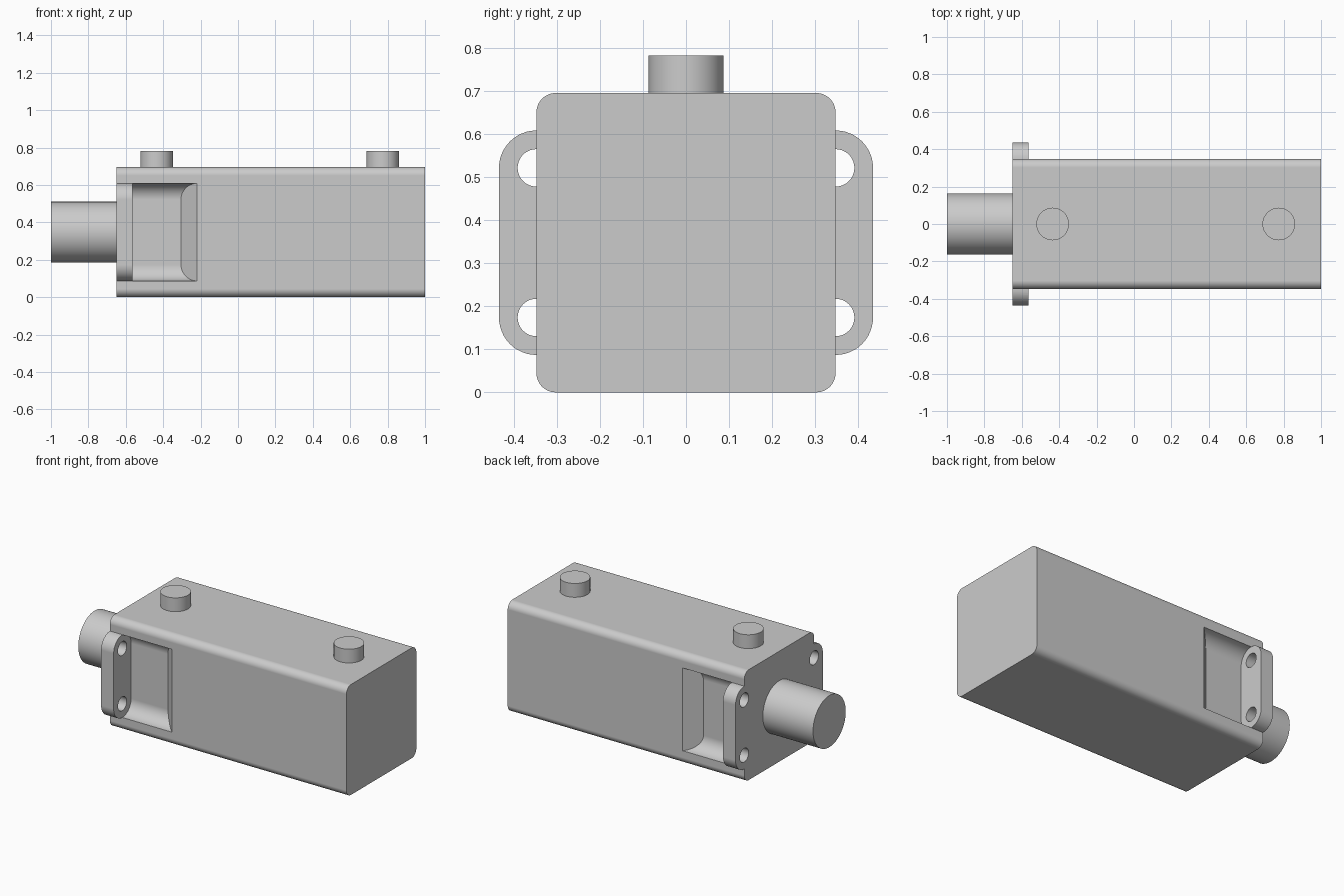
import bpy, bmesh
from math import cos, sin, pi, radians
from mathutils import Matrix

if "Cube" in bpy.data.objects:
    bpy.data.objects.remove(bpy.data.objects["Cube"])

grey = bpy.data.materials.new("neutral grey")
grey.use_nodes = True
grey.diffuse_color = (0.6, 0.6, 0.6, 1)
grey.node_tree.nodes["Principled BSDF"].inputs["Base Color"].default_value = grey.diffuse_color

SIDE = 0.348             # half width of the housing, also its centre height
FRONT, BACK = -0.65, 1.0
EAR = 0.087              # flange thickness, overhang and corner radius
EAR_BACK = FRONT + EAR


def finish(bm, name):
    bmesh.ops.recalc_face_normals(bm, faces=bm.faces)
    mesh = bpy.data.meshes.new(name)
    bm.to_mesh(mesh)
    bm.free()
    mesh.materials.append(grey)
    obj = bpy.data.objects.new(name, mesh)
    bpy.context.collection.objects.link(obj)
    return obj


def rounded(y0, y1, z0, z1, r, steps=12):
    """Rounded rectangle in the y-z plane."""
    corners = [(y1 - r, z1 - r), (y0 + r, z1 - r), (y0 + r, z0 + r), (y1 - r, z0 + r)]
    points = []
    for quarter, (cy, cz) in enumerate(corners):
        for i in range(steps + 1):
            a = (quarter + i / steps) * pi / 2
            points.append((cy + r * cos(a), cz + r * sin(a)))
    return points


def prism(name, outline, x0, end, mirror=1):
    """Extrude an outline along x; end(y) gives the far x, so it may slope."""
    bm = bmesh.new()
    near = [bm.verts.new((x0, y * mirror, z)) for y, z in outline]
    far = [bm.verts.new((end(y), y * mirror, z)) for y, z in outline]
    bm.faces.new(near)
    bm.faces.new(far)
    for i in range(len(near)):
        bm.faces.new((near[i - 1], near[i], far[i], far[i - 1]))
    return finish(bm, name)


def cylinder(name, radius, length, centre, axis="Z"):
    bm = bmesh.new()
    matrix = Matrix.Translation(centre)
    if axis == "X":
        matrix = matrix @ Matrix.Rotation(pi / 2, 4, "Y")
    bmesh.ops.create_cone(bm, cap_ends=True, segments=64, radius1=radius,
                          radius2=radius, depth=length, matrix=matrix)
    return finish(bm, name)


def combine(target, tool, operation):
    mod = target.modifiers.new("cut", "BOOLEAN")
    mod.operation, mod.object, mod.solver = operation, tool, "EXACT"
    bpy.context.view_layer.objects.active = target
    bpy.ops.object.modifier_apply(modifier=mod.name)
    bpy.data.objects.remove(tool)


# Housing with the front mounting flange
housing = prism("housing", rounded(-SIDE, SIDE, 0, 2 * SIDE, 0.045), FRONT, lambda y: BACK)
low, high = EAR, 2 * SIDE - EAR
flange = prism("flange", rounded(-SIDE - EAR, SIDE + EAR, low, high, EAR),
               FRONT, lambda y: EAR_BACK)
combine(housing, flange, "UNION")

# Side pockets behind the flange, each with a sloped end
floor = SIDE - EAR
for side in (-1, 1):
    pocket = prism("pocket_cutter", rounded(floor, 0.6, low, high, EAR),
                   EAR_BACK, lambda y: -0.305 + y - floor, side)
    combine(housing, pocket, "DIFFERENCE")

# Bolt holes through the flange
for side in (-1, 1):
    for z in (2 * EAR, 2 * SIDE - 2 * EAR):
        hole = cylinder("hole_cutter", EAR / 2, 0.2, (EAR_BACK - 0.07, side * SIDE, z), "X")
        combine(housing, hole, "DIFFERENCE")

# Front shaft and the two top ports
shaft = cylinder("shaft", 0.163, 0.35, (FRONT - 0.175, 0, SIDE), "X")
front_port = cylinder("front_port", EAR, EAR, (-0.435, 0, 2 * SIDE + EAR / 2))
rear_port = cylinder("rear_port", EAR, EAR, (0.774, 0, 2 * SIDE + EAR / 2))

# Smooth curved faces, keep flat ones flat
for obj in (housing, shaft, front_port, rear_port):
    bpy.ops.object.select_all(action="DESELECT")
    obj.select_set(True)
    bpy.context.view_layer.objects.active = obj
    bpy.ops.object.shade_smooth_by_angle(angle=radians(30))
    weighted = obj.modifiers.new("weighted normals", "WEIGHTED_NORMAL")
    weighted.keep_sharp = True
    weighted.weight = 100
